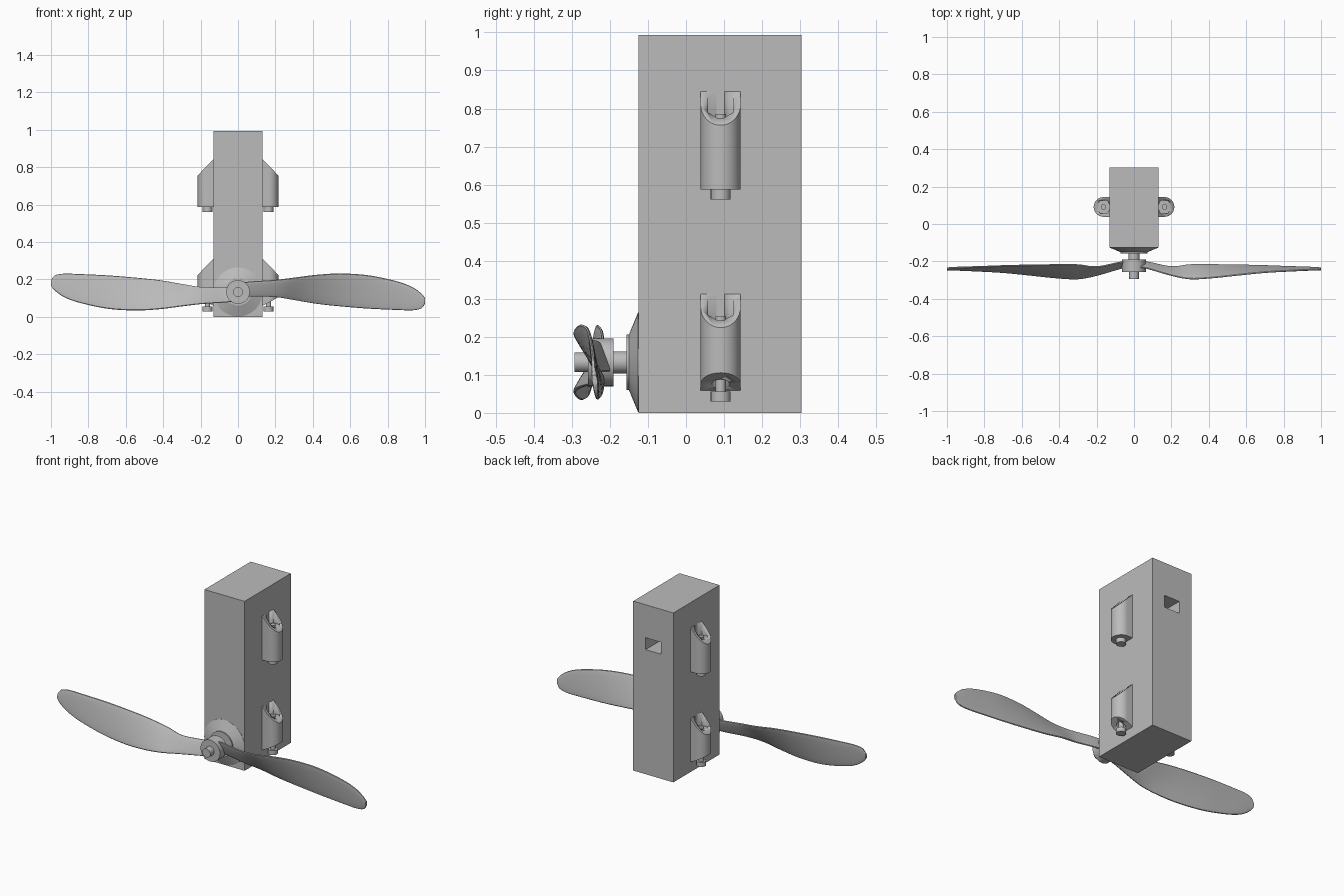
import bpy, bmesh, math
from mathutils import Matrix, Vector

old = bpy.data.objects.get("Cube")
if old:
    bpy.data.objects.remove(old, do_unlink=True)

grey = bpy.data.materials.new("plain_grey")
grey.use_nodes = True
grey.diffuse_color = (0.5, 0.5, 0.5, 1)
grey.node_tree.nodes["Principled BSDF"].inputs["Base Color"].default_value = (0.5, 0.5, 0.5, 1)

AXLE_Z = 0.133
CLIP_X, CLIP_Y, CLIP_R = 0.163, 0.091, 0.0525


def finish(name, bm, smooth=True):
    bmesh.ops.recalc_face_normals(bm, faces=bm.faces[:])
    mesh = bpy.data.meshes.new(name)
    bm.to_mesh(mesh)
    bm.free()
    ob = bpy.data.objects.new(name, mesh)
    bpy.context.collection.objects.link(ob)
    mesh.materials.append(grey)
    if smooth:
        bpy.ops.object.select_all(action='DESELECT')
        ob.select_set(True)
        bpy.context.view_layer.objects.active = ob
        bpy.ops.object.shade_smooth_by_angle(angle=math.radians(35))
    return ob


def box(name, lo, hi):
    bm = bmesh.new()
    bmesh.ops.create_cube(bm, size=1)
    for v in bm.verts:
        v.co = Vector([(a + b) / 2 + c * (b - a) for a, b, c in zip(lo, hi, v.co)])
    return finish(name, bm, False)


def lathe(name, profile, matrix, sides=48):
    """Closed solid from (radius, height) rings about local z."""
    bm = bmesh.new()
    rings = [[bm.verts.new((r * math.cos(t), r * math.sin(t), h))
              for t in (math.tau * i / sides for i in range(sides))] for r, h in profile]
    for a, b in zip(rings, rings[1:]):
        for i in range(sides):
            j = (i + 1) % sides
            bm.faces.new((a[i], a[j], b[j], b[i]))
    bm.faces.new(rings[0])
    bm.faces.new(rings[-1])
    bm.transform(matrix)
    return finish(name, bm)


def cut(ob, cutter):
    cutter.hide_render = True
    cutter.hide_set(True)
    mod = ob.modifiers.new("cut", 'BOOLEAN')
    mod.operation, mod.object, mod.solver = 'DIFFERENCE', cutter, 'EXACT'
    bpy.context.view_layer.update()
    mesh = bpy.data.meshes.new_from_object(ob.evaluated_get(bpy.context.evaluated_depsgraph_get()))
    ob.modifiers.clear()
    ob.data = mesh
    bpy.data.objects.remove(cutter, do_unlink=True)


# Body with a rectangular socket in the back
body = box("body", (-0.13, -0.125, 0), (0.13, 0.303, 0.993))
cut(body, box("socket_cutter", (-0.05, 0.05, 0.73), (0.05, 0.4, 0.80)))

# Nose, shaft, hub and nut, all turned about the axle
forward = Matrix.Translation((0, 0, AXLE_Z)) @ Matrix.Rotation(math.pi / 2, 4, 'X')
lathe("nose_cone", [(0.131, 0.12), (0.131, 0.126), (0.073, 0.15), (0.073, 0.157)], forward)
lathe("shaft", [(0.029, 0.15), (0.029, 0.2)], forward)
lathe("hub", [(0.063, 0.19), (0.063, 0.257)], forward)
lathe("hub_nut", [(0.026, 0.25), (0.026, 0.293)], forward)

# Blade stations: x, low edge z, high edge z, low edge y, high edge y
STATIONS = [
    (0.03, .107, .185, -.200, -.230), (0.08, .108, .190, -.205, -.240),
    (0.20, .106, .198, -.228, -.275), (0.30, .090, .210, -.217, -.294),
    (0.42, .070, .225, -.217, -.288), (0.55, .056, .232, -.219, -.274),
    (0.70, .044, .222, -.223, -.259), (0.85, .037, .190, -.229, -.250),
    (0.93, .035, .160, -.232, -.246), (0.98, .045, .125, -.235, -.244),
    (1.00, .072, .100, -.238, -.242)]


def smooth_path(points, steps=5):
    """Catmull-Rom interpolation through the stations."""
    pts = [points[0]] + points + [points[-1]]
    out = []
    for p, q, r, s in zip(pts, pts[1:], pts[2:], pts[3:]):
        for k in range(steps):
            t = k / steps
            out.append([b + t / 2 * (c - a + t * (2 * a - 5 * b + 4 * c - d + t * (3 * (b - c) + d - a)))
                        for a, b, c, d in zip(p, q, r, s)])
    return out + [list(points[-1])]


def blade(name, turn):
    bm = bmesh.new()
    rings, n = [], 24
    for x, zl, zh, yl, yh in smooth_path(STATIONS):
        low, high = Vector((x, yl, zl)), Vector((x, yh, zh))
        chord = (high - low) / 2
        normal = Vector((0, chord.z, -chord.y)).normalized() * 0.007
        ring = []
        for i in range(n):
            c, s = math.cos(math.tau * i / n), math.sin(math.tau * i / n)
            ring.append(bm.verts.new((low + high) / 2 + chord * c
                                     + normal * math.copysign(abs(s) ** 0.5, s)))
        rings.append(ring)
    for a, b in zip(rings, rings[1:]):
        for i in range(n):
            j = (i + 1) % n
            bm.faces.new((a[i], a[j], b[j], b[i]))
    bm.faces.new(rings[0])
    bm.faces.new(rings[-1])
    centre = Matrix.Translation((0, 0, AXLE_Z))
    bm.transform(centre @ Matrix.Rotation(turn, 4, 'Y') @ centre.inverted())
    finish(name, bm)


blade("left_blade", 0)
blade("right_blade", math.pi)


def clip(name, side, bottom, top, slant):
    """Rounded bracket with a sloping top, nut pocket and bolt."""
    bm = bmesh.new()
    inner = 0.125
    outline = [(inner, CLIP_Y - CLIP_R)]
    for i in range(25):
        t = math.pi * (i / 24 - 0.5)
        outline.append((CLIP_X + CLIP_R * math.cos(t), CLIP_Y + CLIP_R * math.sin(t)))
    outline.append((inner, CLIP_Y + CLIP_R))
    low = [bm.verts.new((x, y, bottom + slant * max(x - 0.13, 0))) for x, y in outline]
    high = [bm.verts.new((x, y, top - 1.04 * (x - 0.13))) for x, y in outline]
    bm.faces.new(low)
    bm.faces.new(high)
    for i in range(len(outline)):
        j = (i + 1) % len(outline)
        bm.faces.new((low[i], low[j], high[j], high[i]))
    bm.transform(Matrix.Scale(side, 4, (1, 0, 0)))
    bracket = finish(name + "_bracket", bm)

    axis = Matrix.Translation((side * CLIP_X, CLIP_Y, 0))
    floor = top - 0.07
    cut(bracket, lathe("pocket_cutter", [(0.039, floor), (0.039, top + 0.1)], axis, 6))
    if slant:
        cut(bracket, lathe("bore_cutter", [(0.023, bottom - 0.1), (0.023, bottom + 0.06)], axis, 24))
    lathe(name + "_bolt_shank", [(0.014, bottom - 0.01), (0.014, floor + 0.01)], axis, 24)
    lathe(name + "_bolt_head", [(0.026, bottom - 0.026), (0.026, bottom)], axis, 24)


for side, word in ((1, "left"), (-1, "right")):
    clip("upper_" + word, side, 0.587, 0.845, 0)
    clip("lower_" + word, side, 0.056, 0.313, 0.58)
